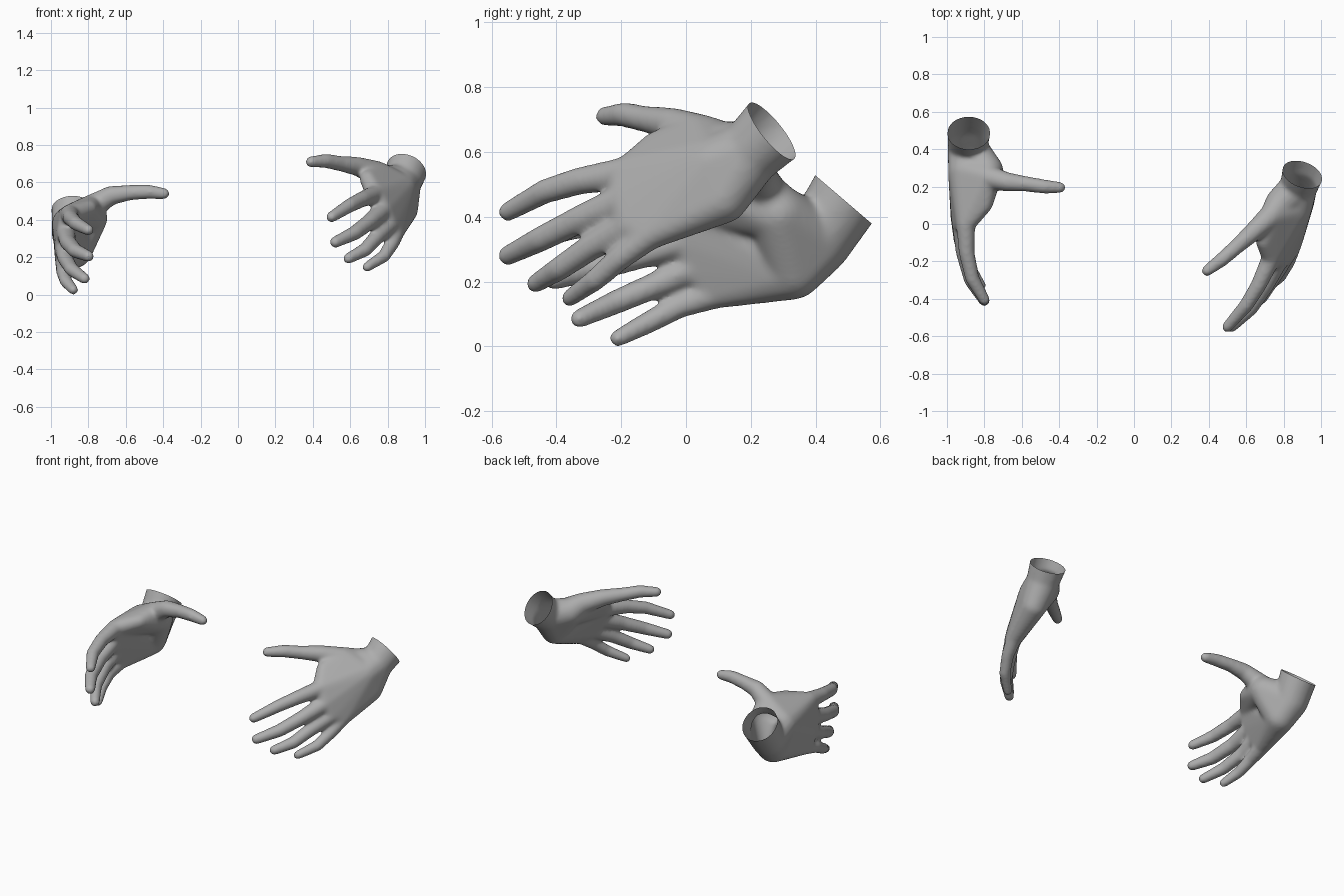
import bpy
import bmesh
import math
from mathutils import Vector

if "Cube" in bpy.data.objects:
    bpy.data.objects.remove(bpy.data.objects["Cube"])

skin = bpy.data.materials.new("plain grey")
skin.use_nodes = True
grey = (0.42, 0.42, 0.42, 1)
skin.diffuse_color = grey
skin.node_tree.nodes["Principled BSDF"].inputs["Base Color"].default_value = grey


def sphere_directions(count=120):
    """Evenly spread unit vectors."""
    turn = math.pi * (3 - math.sqrt(5))
    for i in range(count):
        z = 1 - 2 * (i + 0.5) / count
        r = math.sqrt(1 - z * z)
        yield Vector((r * math.cos(turn * i), r * math.sin(turn * i), z))


DIRECTIONS = list(sphere_directions())


def add_hull(bm, balls):
    """Wrap a tight skin around a group of (centre, radius) balls."""
    verts = [bm.verts.new(Vector(centre) + d * radius)
             for centre, radius in balls for d in DIRECTIONS]
    result = bmesh.ops.convex_hull(bm, input=verts)
    inside = [g for g in result["geom_interior"] if isinstance(g, bmesh.types.BMVert)]
    bmesh.ops.delete(bm, geom=inside, context="VERTS")


def add_chain(bm, balls):
    """Tapered limb through a row of balls."""
    for pair in zip(balls, balls[1:]):
        add_hull(bm, pair)


def build_hand(name, fingers, thumb, web, heel, back, mound, wrist, rim, axis):
    bm = bmesh.new()
    axis = Vector(axis).normalized()
    rim = Vector(rim)

    # Fingers, from knuckle to tip
    knuckles = []
    for joints, scale in zip(fingers, (1, 1.03, 0.98, 0.9)):
        radii = [r * scale for r in (0.052, 0.043, 0.039, 0.031)]
        add_chain(bm, list(zip(joints, radii)))
        knuckles.append((joints[0], radii[0]))

    # Thumb with its fleshy base
    thumb_balls = list(zip(thumb, (0.066, 0.052, 0.042, 0.039, 0.031)))
    add_chain(bm, thumb_balls)
    add_hull(bm, [mound, heel, thumb_balls[0]])

    # Web from the thumb base towards the first knuckle
    add_hull(bm, [mound, thumb_balls[0], web, knuckles[0], back])

    # Palm and wrist
    add_hull(bm, knuckles + [heel, back])
    add_hull(bm, [heel, back, wrist])
    add_hull(bm, [mound, heel, wrist])
    add_hull(bm, [wrist, (rim + axis * 0.08, 0.12)])

    # Fuse everything into one surface
    raw = bpy.data.meshes.new(name + "_raw")
    bm.to_mesh(raw)
    bm.free()
    hand = bpy.data.objects.new(name, raw)
    bpy.context.collection.objects.link(hand)
    remesh = hand.modifiers.new("fuse", "REMESH")
    remesh.mode = "VOXEL"
    remesh.voxel_size = 0.009
    relax = hand.modifiers.new("relax", "SMOOTH")
    relax.factor = 0.5
    relax.iterations = 20
    graph = bpy.context.evaluated_depsgraph_get()
    mesh = bpy.data.meshes.new_from_object(hand.evaluated_get(graph))
    hand.modifiers.clear()
    hand.data = mesh
    mesh.name = name
    bpy.data.meshes.remove(raw)

    # Open the sleeve end of the wrist
    bm = bmesh.new()
    bm.from_mesh(mesh)
    bmesh.ops.bisect_plane(bm, geom=bm.verts[:] + bm.edges[:] + bm.faces[:],
                           plane_co=rim, plane_no=axis, clear_outer=True)
    for face in bm.faces:
        face.smooth = True
    bm.to_mesh(mesh)
    bm.free()
    mesh.materials.clear()
    mesh.materials.append(skin)


# Hand with the thumb lying forward beside the fingers
build_hand(
    "left_hand",
    fingers=[
        [(.735, -.18, .535), (.665, -.33, .51), (.60, -.435, .478), (.50, -.55, .415)],
        [(.775, -.19, .45), (.705, -.33, .39), (.625, -.45, .33), (.52, -.55, .28)],
        [(.81, -.17, .375), (.74, -.295, .305), (.68, -.39, .24), (.59, -.465, .193)],
        [(.85, -.11, .345), (.825, -.20, .275), (.78, -.28, .205), (.69, -.36, .148)],
    ],
    thumb=[(.74, .05, .65), (.64, -.04, .685), (.55, -.12, .70), (.47, -.19, .715), (.39, -.25, .71)],
    web=((.695, -.09, .62), .046),
    heel=((.885, .115, .457), .079),
    back=((.86, .09, .56), .094),
    mound=((.785, .11, .61), .085),
    wrist=((.88, .195, .595), .1),
    rim=(.895, .262, .67),
    axis=(.28, .74, .60),
)

# Hand with the thumb spread sideways
build_hand(
    "right_hand",
    fingers=[
        [(-.90, .00, .43), (-.895, -.15, .41), (-.865, -.29, .38), (-.80, -.405, .345)],
        [(-.92, .00, .33), (-.91, -.15, .28), (-.87, -.30, .235), (-.80, -.41, .205)],
        [(-.93, .03, .245), (-.925, -.08, .195), (-.89, -.22, .135), (-.82, -.33, .085)],
        [(-.93, .09, .162), (-.935, -.02, .125), (-.92, -.12, .072), (-.88, -.21, .025)],
    ],
    thumb=[(-.78, .25, .47), (-.68, .225, .53), (-.58, .215, .545), (-.48, .20, .55), (-.395, .195, .54)],
    web=((-.80, .105, .46), .046),
    heel=((-.87, .33, .235), .092),
    back=((-.905, .28, .38), .09),
    mound=((-.785, .285, .41), .088),
    wrist=((-.89, .405, .325), .107),
    rim=(-.88, .478, .46),
    axis=(0, .65, .76),
)
